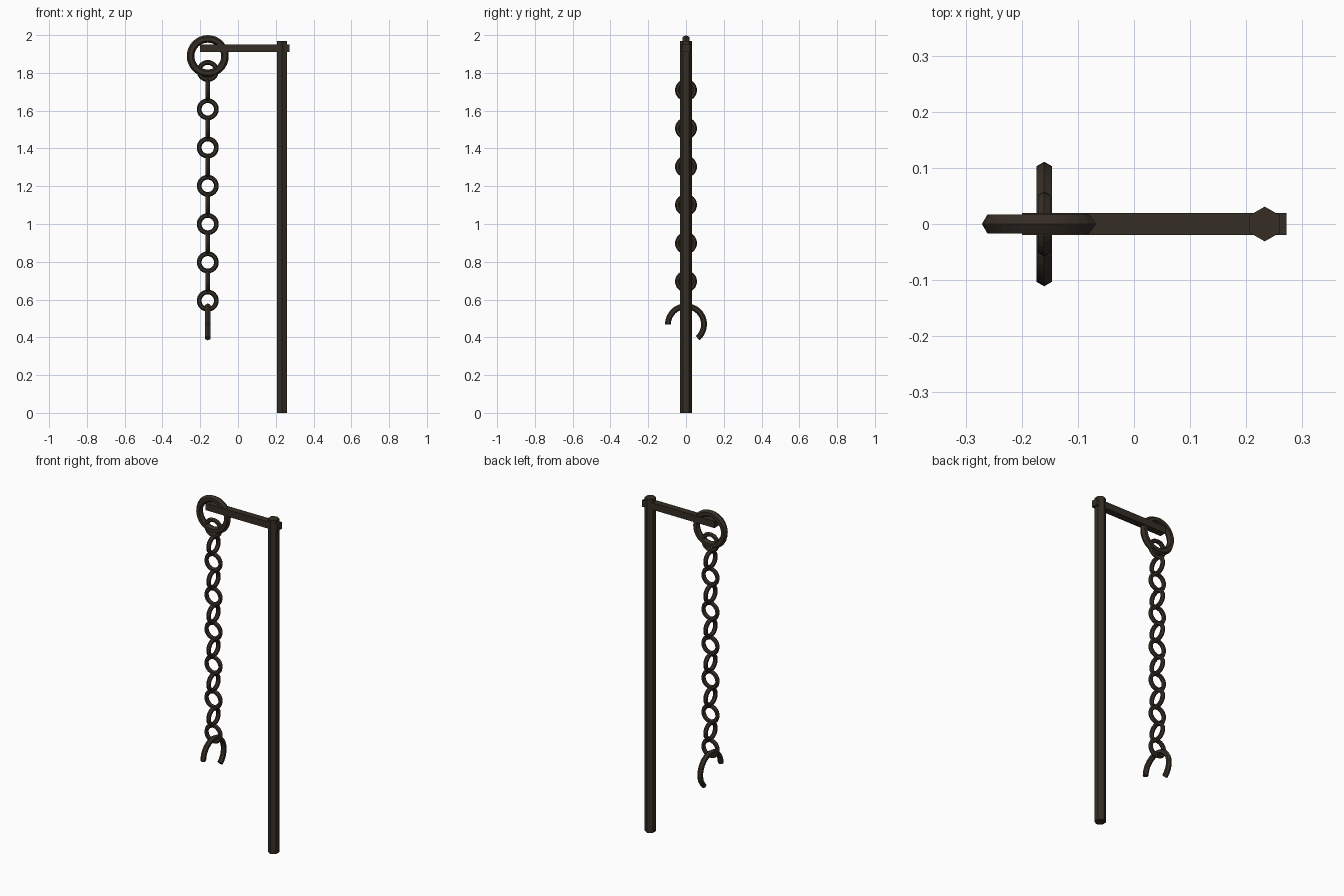
import bpy
import bmesh
from math import cos, sin, pi, radians
from mathutils import Vector

if "Cube" in bpy.data.objects:
    bpy.data.objects.remove(bpy.data.objects["Cube"])

CHAIN_X = -0.16
POST_X = 0.233


def material(name, rgb):
    mat = bpy.data.materials.new(name)
    mat.use_nodes = True
    mat.diffuse_color = (*rgb, 1)
    mat.node_tree.nodes["Principled BSDF"].inputs["Base Color"].default_value = (*rgb, 1)
    return mat


iron = material("dark iron", (0.036, 0.027, 0.018))


def finish(bm, name):
    bmesh.ops.recalc_face_normals(bm, faces=bm.faces)
    mesh = bpy.data.meshes.new(name)
    bm.to_mesh(mesh)
    bm.free()
    mesh.materials.append(iron)
    obj = bpy.data.objects.new(name, mesh)
    bpy.context.collection.objects.link(obj)
    return obj


def ring(name, z, major, minor, side, start=0, end=360, steps=32):
    """Six-sided bar bent around a circle; side is the direction of its plane."""
    bm = bmesh.new()
    closed = end - start == 360
    axis = side.cross(Vector((0, 0, 1)))
    centre = Vector((CHAIN_X, 0, z))
    loops = []
    for i in range(steps if closed else steps + 1):
        a = radians(start + (end - start) * i / steps)
        out = side * cos(a) + Vector((0, 0, sin(a)))
        loops.append([bm.verts.new(centre + out * (major + minor * cos(k * pi / 3))
                                   + axis * minor * sin(k * pi / 3)) for k in range(6)])
    pairs = list(zip(loops, loops[1:]))
    if closed:
        pairs.append((loops[-1], loops[0]))
    else:
        bm.faces.new(loops[0])
        bm.faces.new(loops[-1])
    for p, q in pairs:
        for k in range(6):
            n = (k + 1) % 6
            bm.faces.new((p[k], p[n], q[n], q[k]))
    return finish(bm, name)


# Upright hexagonal post
bm = bmesh.new()
bmesh.ops.create_cone(bm, cap_ends=True, segments=6, radius1=0.031, radius2=0.031, depth=1.97)
finish(bm, "post").location = (POST_X, 0, 0.985)

# Square arm passing through the post
bm = bmesh.new()
bmesh.ops.create_cube(bm, size=1)
bmesh.ops.scale(bm, vec=(0.472, 0.04, 0.04), verts=bm.verts)
finish(bm, "arm").location = (0.036, 0, 1.931)

# Large ring on the arm, then links alternating in direction
ALONG_X, ALONG_Y = Vector((1, 0, 0)), Vector((0, 1, 0))
ring("hanging_ring", 1.889, 0.091, 0.02, ALONG_X)
for i in range(13):
    ring(f"chain_link_{i + 1}", 1.81 - i * 0.1013, 0.0455, 0.0125,
         ALONG_Y if i % 2 else ALONG_X)

# Open hook at the bottom
ring("hook", 0.469, 0.0955, 0.0155, ALONG_Y, -50, 180, 24)
